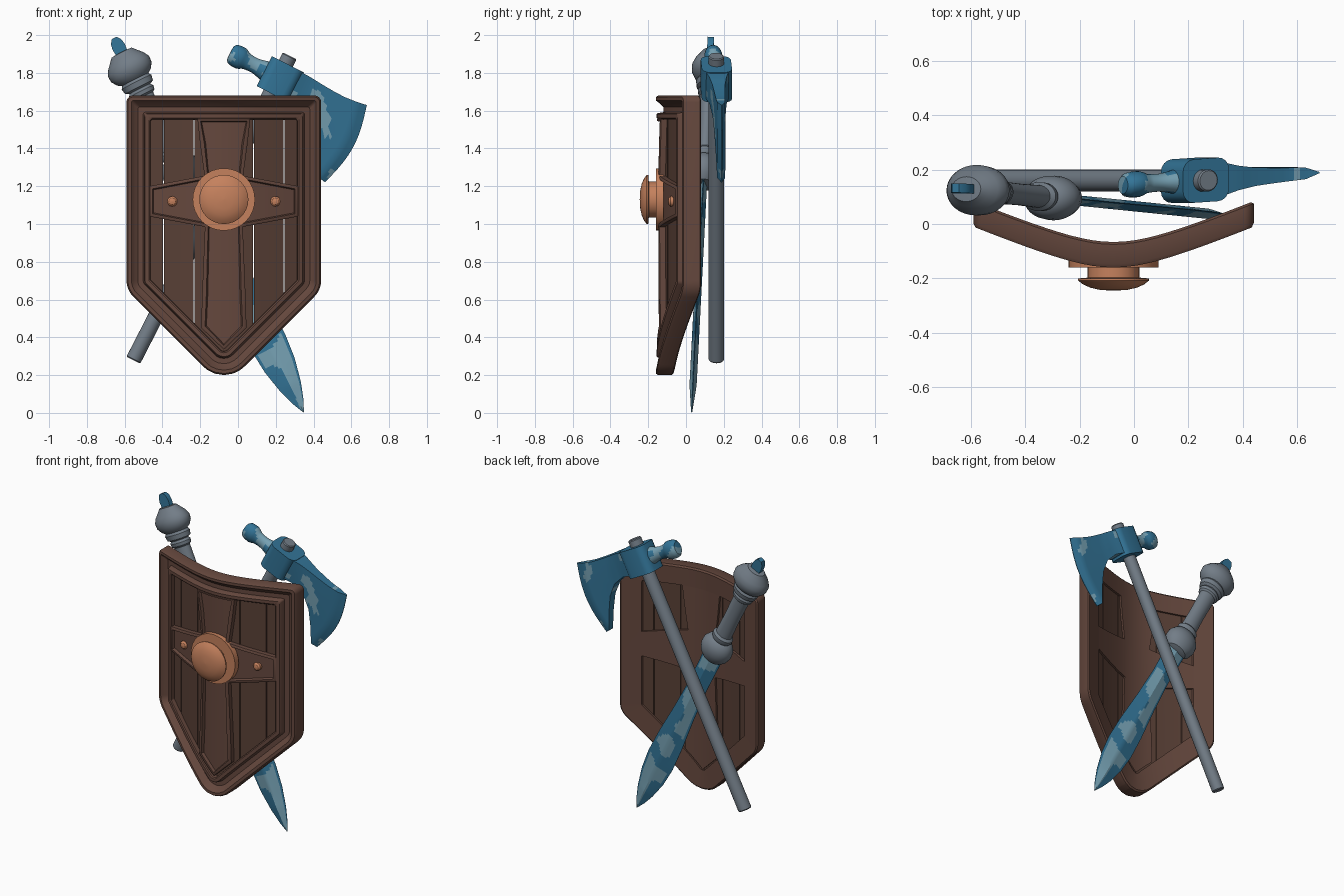
import bpy, bmesh, math
from mathutils import Vector, Matrix, noise

if "Cube" in bpy.data.objects:
    bpy.data.objects.remove(bpy.data.objects["Cube"])


def material(name, rgb):
    m = bpy.data.materials.new(name)
    m.diffuse_color = (*rgb, 1)
    m.use_nodes = True
    m.node_tree.nodes["Principled BSDF"].inputs["Base Color"].default_value = m.diffuse_color
    return m


FRAME = material("brown wood", (0.130, 0.064, 0.047))
PLANK = material("dark plank wood", (0.098, 0.050, 0.036))
COPPER = material("copper", (0.56, 0.22, 0.11))
GRAY = material("gray grip", (0.17, 0.205, 0.243))
BLUE = material("blue steel", (0.033, 0.175, 0.31))
LIGHT = material("pale worn steel", (0.18, 0.355, 0.45))


def finish(name, bm, mats, matrix=None, angle=35, rule=None):
    bmesh.ops.remove_doubles(bm, verts=bm.verts, dist=0.0002)
    bmesh.ops.recalc_face_normals(bm, faces=bm.faces)
    if rule:
        for f in bm.faces:
            f.material_index = int(rule(f.calc_center_median()))
    if matrix:
        bm.transform(matrix)
    me = bpy.data.meshes.new(name)
    bm.to_mesh(me)
    bm.free()
    for m in mats:
        me.materials.append(m)
    ob = bpy.data.objects.new(name, me)
    bpy.context.collection.objects.link(ob)
    bpy.ops.object.select_all(action='DESELECT')
    ob.select_set(True)
    bpy.context.view_layer.objects.active = ob
    bpy.ops.object.shade_smooth_by_angle(angle=math.radians(angle))
    return ob


def loft(rings, close=False, caps=True):
    """Skin a row of equal-length closed rings."""
    bm = bmesh.new()
    vs = [[bm.verts.new(p) for p in r] for r in rings]
    n = len(rings[0])
    pairs = list(zip(vs, vs[1:])) + ([(vs[-1], vs[0])] if close else [])
    for a, b in pairs:
        for i in range(n):
            j = (i + 1) % n
            bm.faces.new((a[i], a[j], b[j], b[i]))
    if caps and not close:
        bm.faces.new(vs[0])
        bm.faces.new(vs[-1])
    return bm


def lathe(profile, segs=24, flat=1.0):
    return loft([[(max(r, .001) * math.cos(2 * math.pi * i / segs),
                   flat * max(r, .001) * math.sin(2 * math.pi * i / segs), s)
                  for i in range(segs)] for s, r in profile])


def frame(origin, x, y, z):
    m = Matrix((x, y, z)).transposed().to_4x4()
    m.translation = origin
    return m


def worn(scale, limit, seed):
    return lambda c: noise.noise(c * scale + Vector((seed, 0, 0))) > limit


# ---------- shield: built flat, then curved ----------
CX = -0.075


def curve(x):
    return math.sqrt(.0064 + (.419 * x) ** 2) - .08


def bend(bm):
    for i in range(-12, 13):
        bmesh.ops.bisect_plane(bm, geom=bm.verts[:] + bm.edges[:] + bm.faces[:],
                               plane_co=(i * .04, 0, 0), plane_no=(1, 0, 0))
    for v in bm.verts:
        v.co.y += curve(v.co.x)
        v.co.x += CX
    return bm


def outline(d, y, segs=6):
    """Shield outline inset by d, with rounded corners."""
    hw = .515 - d
    pts = [(-hw, 1.68 - d), (hw, 1.68 - d), (hw, .651 + .414 * d), (0, .136 + 1.414 * d), (-hw, .651 + .414 * d)]
    radii = [.035, .035, .12, .155, .12]
    ring = []
    for i, p in enumerate(pts):
        p = Vector(p)
        a = (Vector(pts[i - 1]) - p).normalized()
        b = (Vector(pts[(i + 1) % 5]) - p).normalized()
        r = max(radii[i] - d, .012)
        half = a.angle(b) / 2
        t = r / math.tan(half)
        c = p + (a + b).normalized() * (r / math.sin(half))
        v0, v1 = p + a * t - c, p + b * t - c
        for k in range(segs + 1):
            w = v0.lerp(v1, k / segs).normalized() * r + c
            ring.append((w.x, y, w.y))
    return ring


# rim with outer lip, groove and inner ridge
rim = [(0, -.075), (0, -.147), (.008, -.16), (.026, -.16), (.042, -.138), (.06, -.12), (.088, -.12),
       (.093, -.15), (.098, -.156), (.118, -.156), (.125, -.15), (.13, -.07), (.01, -.066)]
finish("shield_rim", bend(loft([outline(d, y) for d, y in rim], close=True)), [FRAME])

# vertical planks with narrow gaps
for n, (x0, x1) in enumerate([(-.4, -.322), (-.317, -.16), (-.155, .155), (.16, .317), (.322, .4)]):
    bm = loft([outline(.115, -.12), outline(.115, -.085)])
    for x, s in ((x0, -1), (x1, 1)):
        cut = bmesh.ops.bisect_plane(bm, geom=bm.verts[:] + bm.edges[:] + bm.faces[:], plane_co=(x, 0, 0),
                                     plane_no=(s, 0, 0), clear_outer=True)
        edges = [e for e in cut['geom_cut'] if isinstance(e, bmesh.types.BMEdge)]
        if edges:
            bmesh.ops.holes_fill(bm, edges=edges)
    finish(f"shield_plank_{n + 1}", bend(bm), [PLANK])

# cross with a sunken face
half = [(.14, 1.56), (.125, 1.42), (.102, 1.255), (.395, 1.2), (.395, 1.04), (.1, .985), (.115, .62), (.12, .45)]
cross = half + [(0, .335)] + [(-x, z) for x, z in reversed(half)]
bm = loft([[(x, y, z) for x, z in cross] for y in (-.07, -.15)])
bmesh.ops.recalc_face_normals(bm, faces=bm.faces)
front = [f for f in bm.faces if f.normal.y < -.9]
bmesh.ops.inset_region(bm, faces=front, thickness=.008, depth=.004)
bmesh.ops.inset_region(bm, faces=front, thickness=.014, depth=0)
bmesh.ops.inset_region(bm, faces=front, thickness=.008, depth=-.02)
finish("shield_cross", bend(bm), [FRAME])

# copper boss and rivets
forward = frame((CX, 0, 1.13), (1, 0, 0), (0, 0, 1), (0, -1, 0))
finish("shield_boss", lathe([(.12, .165), (.16, .165), (.16, .095), (.197, .095), (.2, .13), (.208, .13),
                             (.222, .112), (.234, .085), (.242, .05), (.245, 0)], 32), [COPPER], forward)
for side, x in (("left", -.273), ("right", .273)):
    m = frame((CX + x, -.134 + curve(x), 1.12), (1, 0, 0), (0, 0, 1), (0, -1, 0))
    finish("rivet_" + side, lathe([(-.01, .027), (.008, .027), (.018, .018), (.022, 0)], 12), [COPPER], m)

# ---------- sword: local z runs from tip to pommel ----------
axis = Vector((-.4515, .046, .892)).normalized()
side = Vector((0, 1, 0)).cross(axis).normalized()
sword = frame((.347, .03, .004), side, axis.cross(side), axis)

widths = [(0, .002), (.06, .03), (.15, .06), (.28, .088), (.42, .1), (.6, .095), (.85, .077), (1.1, .066), (1.4, .07)]


def width(s):
    for (a, wa), (b, wb) in zip(widths, widths[1:]):
        if s <= b:
            return wa + (wb - wa) * (s - a) / (b - a)
    return widths[-1][1]


# flat diamond section, finely divided for the worn patches
rings = []
for i in range(86):
    s = 1.4 * i / 85
    w, t = width(s), min(.018, .002 + s * .1)
    us = [k / 6 for k in range(-6, 7)]
    rings.append([(u * w, t * (1 - abs(u)) + .001, s) for u in us] +
                 [(u * w, -t * (1 - abs(u)) - .001, s) for u in reversed(us)])
patch = worn(8, -.04, 3)
finish("sword_blade", loft(rings), [BLUE, LIGHT], sword, 25,
       lambda c: abs(c.x) < .78 * width(c.z) and patch(c))

# guard, grip and pommel turned as one piece
hilt = [(1.34, .03), (1.35, .07), (1.38, .095), (1.42, .108), (1.46, .105), (1.5, .082), (1.51, .062), (1.525, .07),
        (1.545, .07), (1.56, .055), (1.7, .052), (1.875, .055), (1.885, .068), (1.905, .072), (1.92, .062),
        (1.93, .082), (1.96, .088), (1.975, .078), (1.99, .1), (2.02, .12), (2.055, .122), (2.085, .105),
        (2.11, .082), (2.135, .06), (2.14, 0)]
finish("sword_hilt", lathe(hilt, 32, .76), [GRAY], sword)
finish("sword_tang", loft([[(a * w, b * .017, s) for a, b in ((-1, -1), (1, -1), (1, 1), (-1, 1))]
                           for s, w in ((2.1, .03), (2.17, .036), (2.2, .03), (2.222, .014))]), [BLUE], sword)

# ---------- axe: local x toward the edge, z up the shaft ----------
axe = frame((.22, .16, 1.785), (.889, .06, -.457), (0, 1, 0), (.457, 0, .889))
finish("axe_shaft", lathe([(-1.694, .036), (-1.688, .041), (.112, .041), (.118, .036)], 20), [GRAY], axe)

# socket
bm = bmesh.new()
bmesh.ops.create_cube(bm, size=1, matrix=Matrix.Translation((.012, 0, -.015)) @ Matrix.Diagonal((.19, .16, .178, 1)))
bmesh.ops.bevel(bm, geom=[e for e in bm.edges if abs(e.verts[0].co.z - e.verts[1].co.z) > .1],
                offset=.045, segments=4, profile=.5, affect='EDGES')
finish("axe_socket", bm, [BLUE], axe)

# blade: columns from socket to cutting edge (top x, top z, bottom x, bottom z, half thickness)
cols = [(.06, .07, .06, -.09, .068), (.15, .068, .16, -.085, .045), (.22, .062, .25, -.115, .034),
        (.29, .058, .32, -.18, .029), (.36, .057, .375, -.27, .025), (.43, .064, .435, -.385, .021),
        (.482, .073, .472, -.392, .002)]
fine = []
for a, b in zip(cols, cols[1:]):
    fine += [[p + (q - p) * k / 3 for p, q in zip(a, b)] for k in range(3)]
fine.append(cols[-1])
rings = []
for n, (tx, tz, bx, bz, h) in enumerate(fine):
    line = []
    for k in range(19):
        t = k / 18
        bow = .045 * math.sin(math.pi * t) * n / len(fine)
        line.append((tx + (bx - tx) * t + bow, tz + (bz - tz) * t))
    rings.append([(x, h, z) for x, z in line] + [(x, -h, z) for x, z in reversed(line)])
finish("axe_blade", loft(rings), [BLUE, LIGHT], axe, 25, worn(11, .42, 1))

# hammer knob on the back of the head
back = axe @ frame((0, 0, -.012), (0, 0, 1), (0, 1, 0), (-1, 0, 0))
knob = [(.06, .06), (.09, .052), (.12, .044), (.14, .041), (.16, .041), (.18, .043), (.195, .046), (.21, .055),
        (.225, .06), (.245, .06), (.262, .058), (.275, .054), (.287, .04), (.289, 0)]
finish("axe_knob", lathe(knob, 24, .8), [BLUE, LIGHT], back, 35, worn(16, .1, 5))
